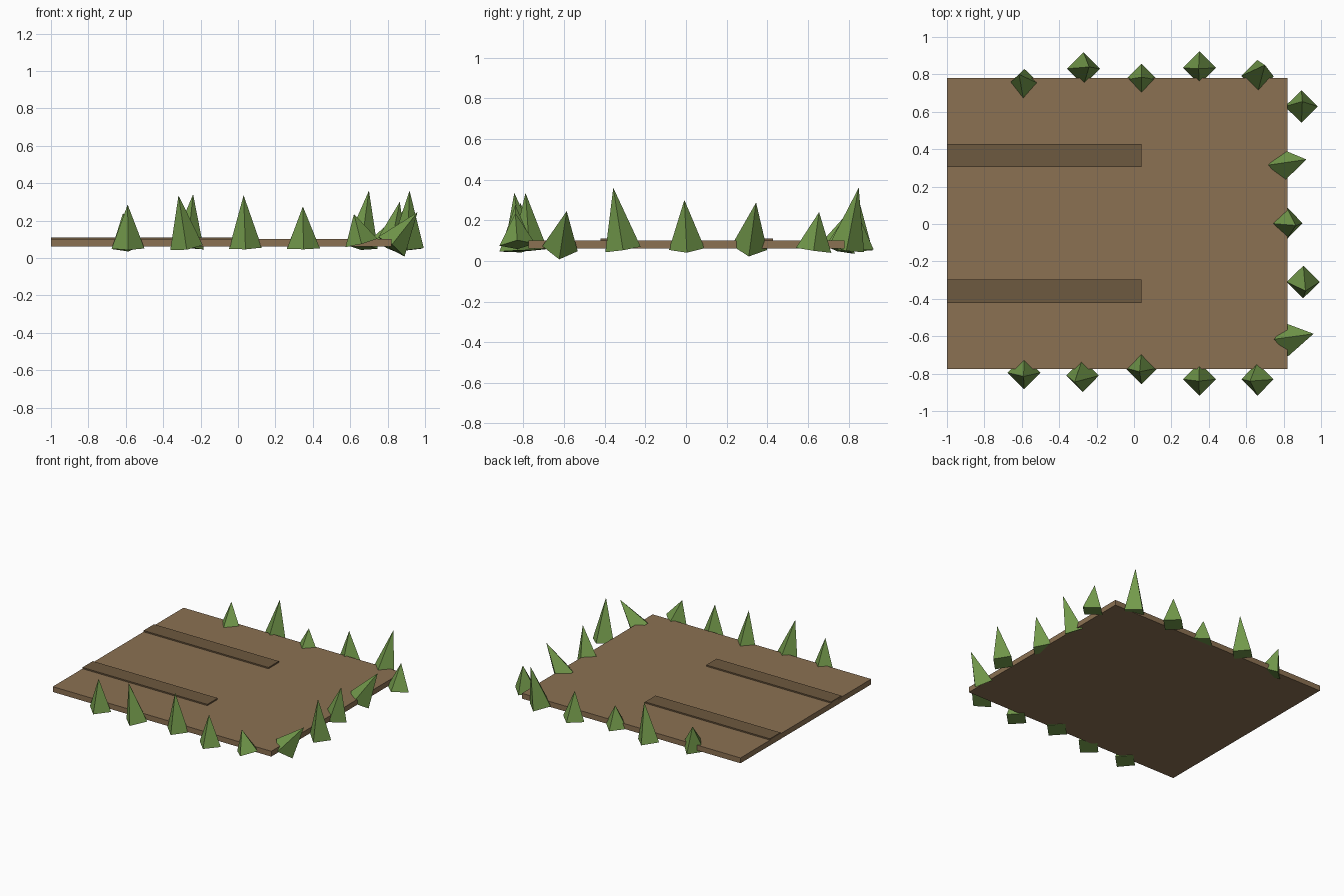
import bpy
from mathutils import Vector

if "Cube" in bpy.data.objects:
    bpy.data.objects.remove(bpy.data.objects["Cube"])


def material(name, color):
    m = bpy.data.materials.new(name)
    m.diffuse_color = (*color, 1)
    m.use_nodes = True
    m.node_tree.nodes["Principled BSDF"].inputs["Base Color"].default_value = m.diffuse_color
    return m


soil = material("soil", (0.26, 0.165, 0.085))
rut = material("rut", (0.155, 0.10, 0.05))
leaf = material("leaf", (0.17, 0.32, 0.07))


def box(name, lo, hi, mat):
    lo, hi = Vector(lo), Vector(hi)
    bpy.ops.mesh.primitive_cube_add(size=1, location=(lo + hi) / 2)
    ob = bpy.context.object
    ob.name = name
    ob.scale = hi - lo
    bpy.ops.object.transform_apply(location=False, rotation=False, scale=True)
    ob.data.materials.append(mat)


def tuft(name, base, tip, radius=0.088):
    """Four-sided cone leaning from its base centre to its tip."""
    base, tip = Vector(base), Vector(tip)
    axis = tip - base
    bpy.ops.mesh.primitive_cone_add(vertices=4, radius1=radius, depth=axis.length,
                                    location=(base + tip) / 2)
    ob = bpy.context.object
    ob.name = name
    ob.rotation_mode = 'QUATERNION'
    ob.rotation_quaternion = Vector((0, 0, 1)).rotation_difference(axis)
    ob.data.materials.append(leaf)


# Ground slab and the two wheel ruts
box("ground_slab", (-1, -0.775, 0.06), (0.82, 0.78, 0.10), soil)
for i, y in enumerate((-0.36, 0.367)):
    box(f"wheel_rut_{i + 1}", (-1, y - 0.062, 0.09), (0.04, y + 0.062, 0.11), rut)

# Grass tufts along three edges: base centre, tip
edges = {
    "front_tuft": [
        ((-0.588, -0.795, 0.05), (-0.59, -0.815, 0.285)),
        ((-0.275, -0.81, 0.055), (-0.318, -0.845, 0.335)),
        ((0.04, -0.77, 0.052), (0.03, -0.79, 0.335)),
        ((0.35, -0.83, 0.05), (0.347, -0.84, 0.275)),
        ((0.66, -0.83, 0.08), (0.62, -0.84, 0.235)),
    ],
    "back_tuft": [
        ((-0.588, 0.745, 0.06), (-0.615, 0.80, 0.24)),
        ((-0.27, 0.83, 0.055), (-0.24, 0.84, 0.34)),
        ((0.04, 0.77, 0.06), (0.04, 0.785, 0.22)),
        ((0.35, 0.835, 0.055), (0.345, 0.83, 0.265)),
        ((0.66, 0.79, 0.06), (0.70, 0.85, 0.36)),
    ],
    "side_tuft": [
        ((0.82, -0.62, 0.06), (0.96, -0.587, 0.245)),
        ((0.905, -0.31, 0.056), (0.917, -0.358, 0.36)),
        ((0.815, 0.004, 0.058), (0.865, -0.008, 0.30)),
        ((0.795, 0.312, 0.065), (0.922, 0.345, 0.287)),
        ((0.895, 0.628, 0.052), (0.90, 0.655, 0.24)),
    ],
}
for name, tufts in edges.items():
    for i, (base, tip) in enumerate(tufts):
        tuft(f"{name}_{i + 1}", base, tip)
